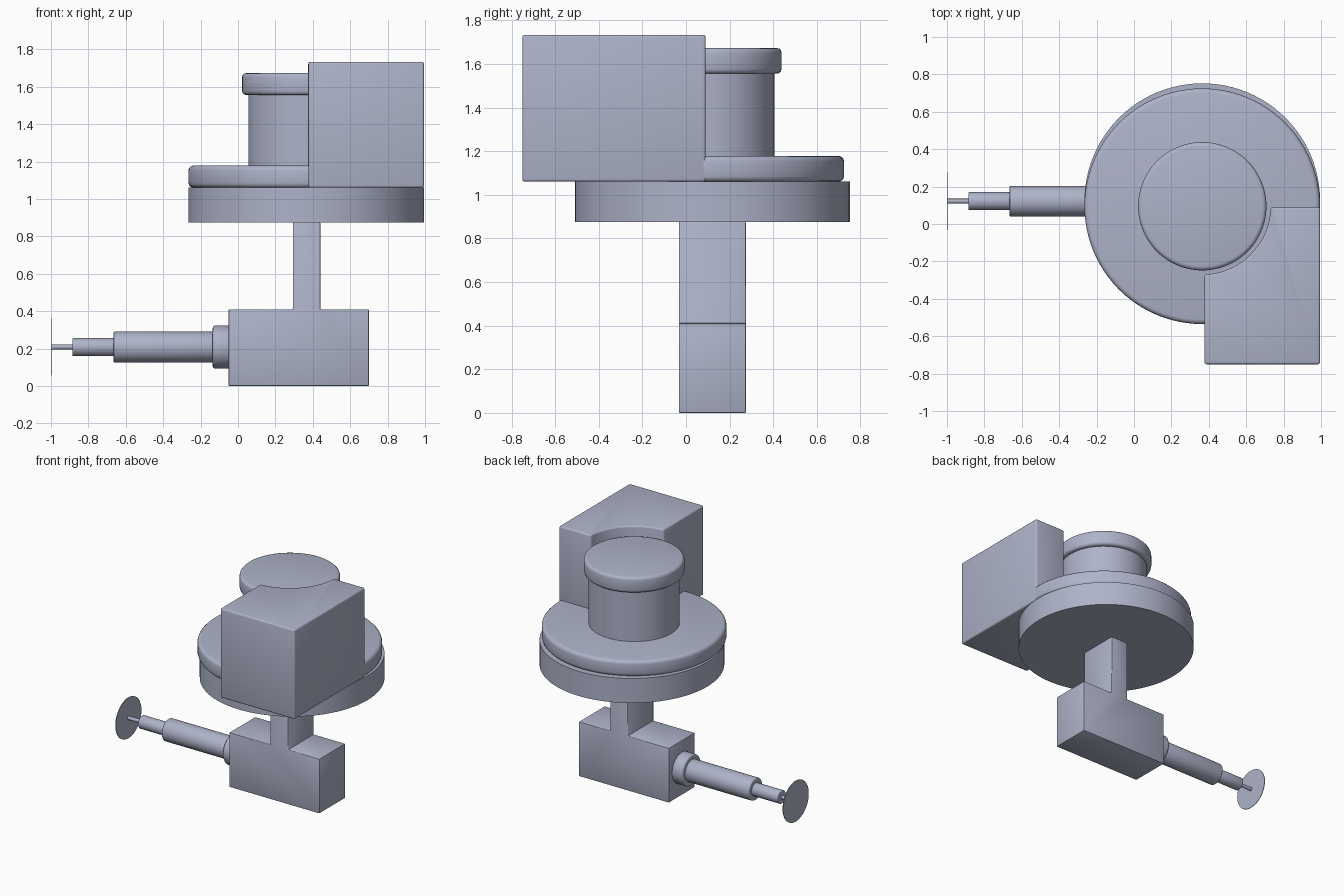
import bpy, bmesh, math

cube = bpy.data.objects.get("Cube")
if cube:
    bpy.data.objects.remove(cube, do_unlink=True)

# Single blue-grey paint
COLOR = (0.42, 0.45, 0.58, 1.0)
paint = bpy.data.materials.new("blue_grey_paint")
paint.diffuse_color = COLOR
paint.use_nodes = True
bsdf = next(n for n in paint.node_tree.nodes if n.type == 'BSDF_PRINCIPLED')
bsdf.inputs["Base Color"].default_value = COLOR


def finish(name, bm, bevel=0.0, segments=3):
    """Turn a bmesh into a shaded object with optional rounded edges."""
    bmesh.ops.recalc_face_normals(bm, faces=bm.faces)
    mesh = bpy.data.meshes.new(name)
    bm.to_mesh(mesh)
    bm.free()
    mesh.materials.append(paint)
    ob = bpy.data.objects.new(name, mesh)
    bpy.context.collection.objects.link(ob)
    bpy.ops.object.select_all(action='DESELECT')
    ob.select_set(True)
    bpy.context.view_layer.objects.active = ob
    if bevel:
        mod = ob.modifiers.new("rounded_edges", 'BEVEL')
        mod.width = bevel
        mod.segments = segments
        mod.limit_method = 'ANGLE'
        mod.angle_limit = math.radians(40)
        bpy.ops.object.modifier_apply(modifier=mod.name)
    bpy.ops.object.shade_smooth_by_angle(angle=math.radians(35))
    return ob


def prism(name, points, direction, bevel=0.0, segments=3):
    """Extrude a closed outline along a direction."""
    bm = bmesh.new()
    face = bm.faces.new([bm.verts.new(p) for p in points])
    ext = bmesh.ops.extrude_face_region(bm, geom=[face], use_keep_orig=True)
    moved = [g for g in ext["geom"] if isinstance(g, bmesh.types.BMVert)]
    bmesh.ops.translate(bm, vec=direction, verts=moved)
    return finish(name, bm, bevel, segments)


def disc_z(name, cx, cy, r, z0, z1, bevel=0.0, n=96):
    ring = [(cx + r * math.cos(2 * math.pi * i / n),
             cy + r * math.sin(2 * math.pi * i / n), z0) for i in range(n)]
    return prism(name, ring, (0, 0, z1 - z0), bevel)


def rod_x(name, x0, x1, r, bevel=0.0, n=48):
    ring = [(x0, ROD_Y + r * math.cos(2 * math.pi * i / n),
             ROD_Z + r * math.sin(2 * math.pi * i / n)) for i in range(n)]
    return prism(name, ring, (x1 - x0, 0, 0), bevel)


CX, CY = 0.365, 0.095          # axis of the blower housing
ROD_Y, ROD_Z = 0.122, 0.208    # axis of the side shaft

# Turntable and housing
disc_z("base_disc", CX, 0.122, 0.63, 0.875, 1.06)
disc_z("housing_disc", CX, CY, 0.63, 1.06, 1.178, 0.025)
disc_z("motor_drum", CX, CY, 0.31, 1.15, 1.58)
disc_z("motor_cap", CX, CY, 0.343, 1.555, 1.673, 0.022)

# Outlet box with a rounded recess around the drum
R = 0.365
recess = [(CX + R * math.cos(a), CY + R * math.sin(a), 1.06)
          for a in (math.radians(-0.8 - 87.6 * i / 24) for i in range(25))]
outlet = [(0.377, -0.75, 1.06), (0.995, -0.75, 1.06), (0.995, 0.09, 1.06)] + recess
prism("outlet_box", outlet, (0, 0, 0.673), 0.012)

# T-shaped foot: block and stem in one outline
foot = [(-0.05, 0), (0.70, 0), (0.70, 0.41), (0.44, 0.41), (0.44, 0.876),
        (0.293, 0.876), (0.293, 0.41), (-0.05, 0.41)]
prism("foot_and_stem", [(x, -0.033, z) for x, z in foot], (0, 0.308, 0), 0.005, 2)

# Stepped side shaft with a thin end plate
rod_x("shaft_collar", -0.135, -0.04, 0.115, 0.012)
rod_x("shaft_sleeve", -0.665, -0.12, 0.082, 0.006)
rod_x("shaft_middle", -0.885, -0.65, 0.048, 0.004)
rod_x("shaft_tip", -0.998, -0.87, 0.013)
rod_x("end_plate", -1.0, -0.996, 0.153)
